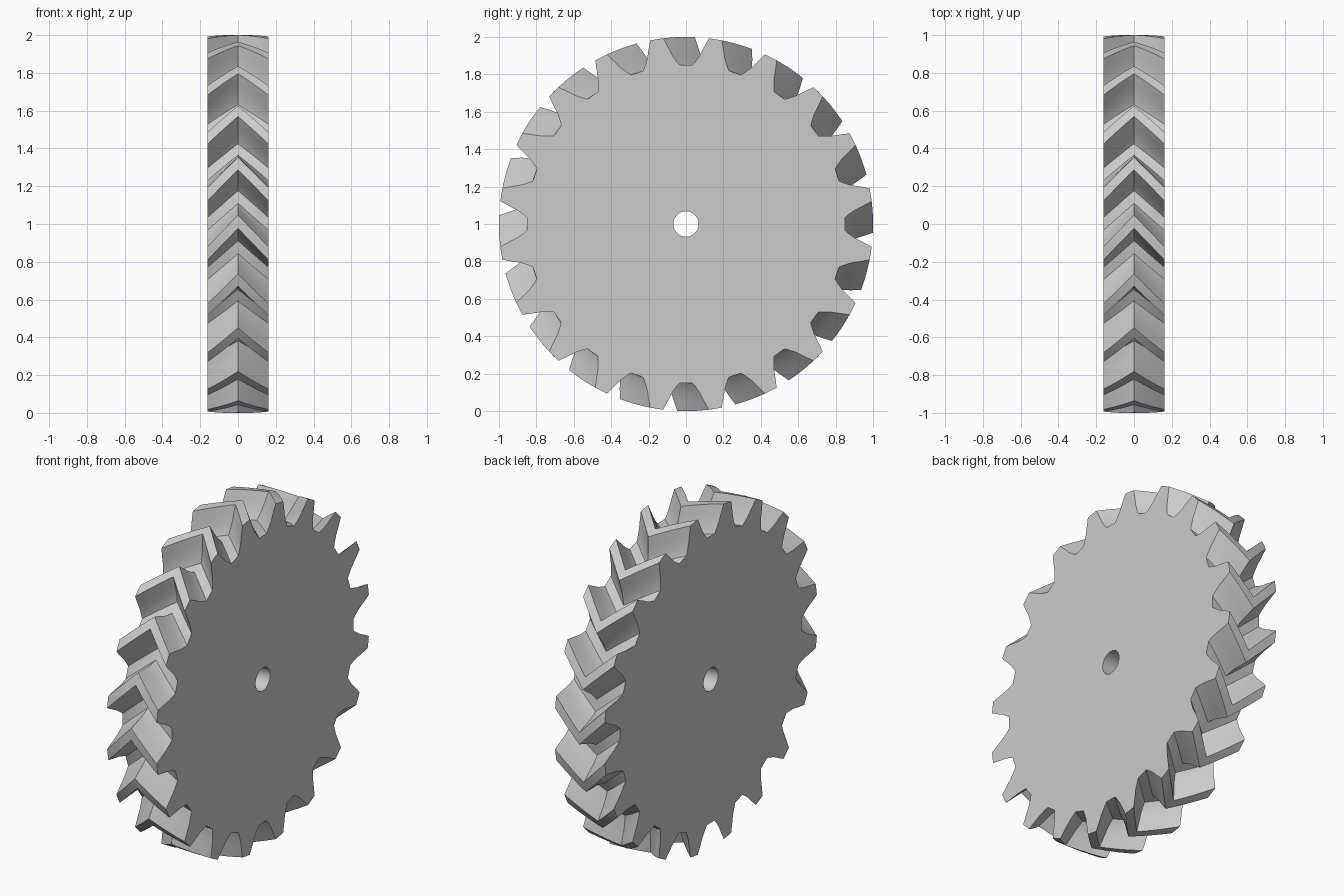
import bpy, bmesh
from math import sin, cos, radians

if "Cube" in bpy.data.objects:
    bpy.data.objects.remove(bpy.data.objects["Cube"])

TEETH = 20
PITCH = 360 / TEETH
HALF_WIDTH = 0.1625
TWIST = 9.7          # degrees the teeth sweep from each face to the middle
STEPS = 8            # slices in each half of the herringbone
HOLE_RADIUS = 0.068

# One side of a tooth gap: (degrees from gap centre, radius)
FLANK = [(2.3, 0.85), (3.1, 0.865), (4.7, 0.905), (5.8, 0.95), (7.0, 1.0)]
SECTOR = [(-PITCH / 2, 1.0)] + [(-a, r) for a, r in reversed(FLANK)] + FLANK
N = len(SECTOR)

steel = bpy.data.materials.new("plain grey")
steel.use_nodes = True
GREY = (0.6, 0.6, 0.6, 1)
steel.diffuse_color = GREY
steel.node_tree.nodes["Principled BSDF"].inputs["Base Color"].default_value = GREY

bm = bmesh.new()


def polar(x, angle, radius):
    a = radians(angle)
    return bm.verts.new((x, radius * sin(a), 1 + radius * cos(a)))


def join_rings(first, second):
    n = len(first)
    for i in range(n):
        j = (i + 1) % n
        bm.faces.new((first[i], first[j], second[j], second[i]))


# Toothed slices, twisted most at the middle to form the chevrons
rings = []
for s in range(-STEPS, STEPS + 1):
    twist = TWIST * (1 - abs(s) / STEPS)
    rings.append([polar(HALF_WIDTH * s / STEPS, t * PITCH + a + twist, r)
                  for t in range(TEETH) for a, r in SECTOR])
for first, second in zip(rings, rings[1:]):
    join_rings(first, second)

# Shaft hole
bores = [[polar(x, (k - 1) * PITCH / 2, HOLE_RADIUS) for k in range(2 * TEETH)]
         for x in (-HALF_WIDTH, HALF_WIDTH)]
join_rings(bores[1], bores[0])

# Flat side faces, one sector per tooth gap
for outer, bore in ((rings[0], bores[0]), (rings[-1], bores[1])):
    for t in range(TEETH):
        rim = [outer[(t * N + i) % len(outer)] for i in range(N + 1)]
        inner = [bore[(2 * t + i) % len(bore)] for i in (2, 1, 0)]
        bm.faces.new(rim + inner)

bmesh.ops.recalc_face_normals(bm, faces=bm.faces)
mesh = bpy.data.meshes.new("herringbone_gear")
bm.to_mesh(mesh)
bm.free()
mesh.materials.append(steel)
gear = bpy.data.objects.new("herringbone_gear", mesh)
bpy.context.collection.objects.link(gear)

bpy.ops.object.select_all(action="DESELECT")
gear.select_set(True)
bpy.context.view_layer.objects.active = gear
bpy.ops.object.shade_smooth_by_angle(angle=radians(30))
